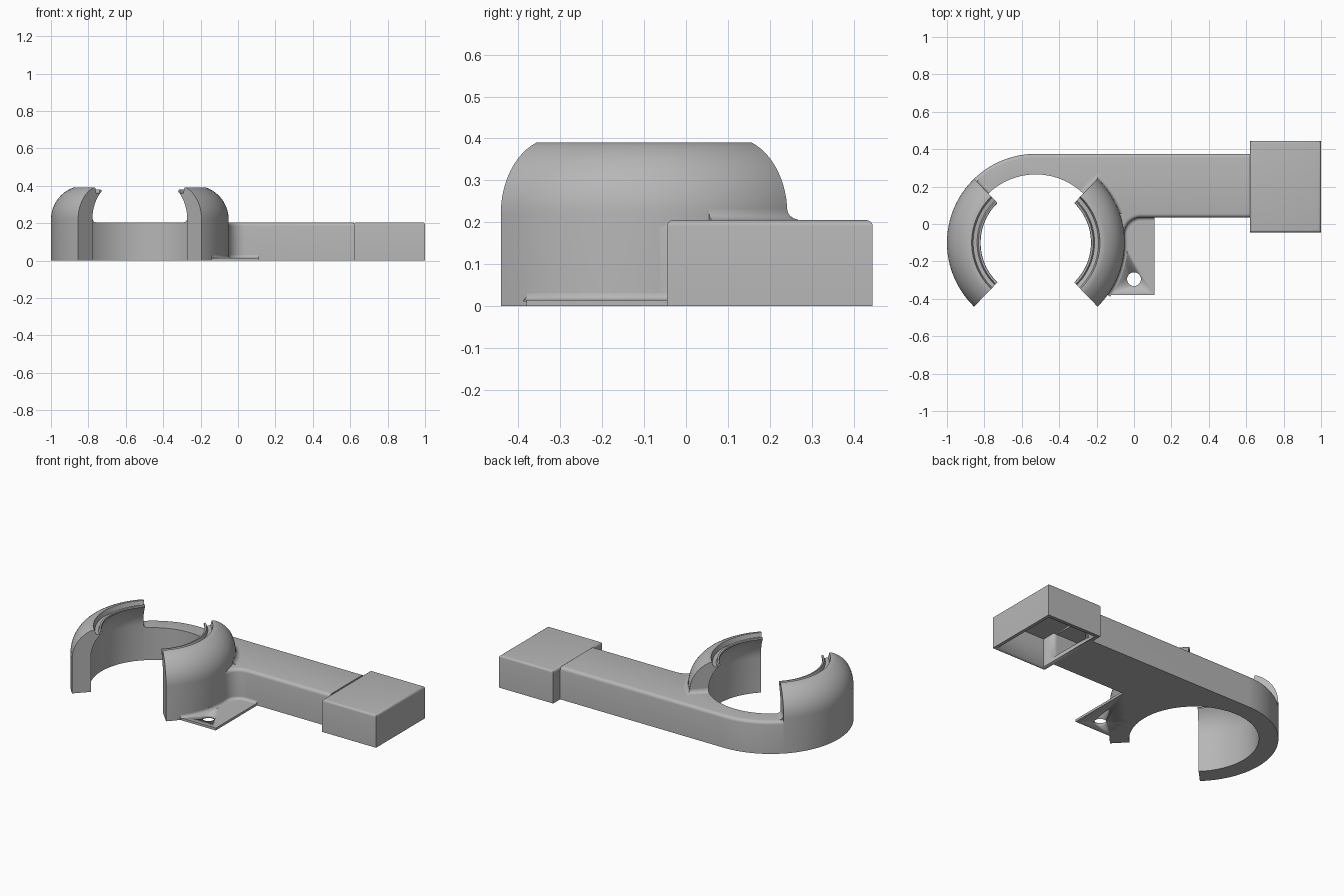
import bpy, bmesh
from math import sin, cos, radians, atan2, degrees, sqrt, acos

if "Cube" in bpy.data.objects:
    bpy.data.objects.remove(bpy.data.objects["Cube"])

grey = bpy.data.materials.new("plain grey")
grey.use_nodes = True
COLOR = (0.47, 0.47, 0.47, 1)
grey.diffuse_color = COLOR
grey.node_tree.nodes["Principled BSDF"].inputs["Base Color"].default_value = COLOR

# Main dimensions
CX, CY = -0.525, -0.1            # ring centre
R_OUT, R_IN = 0.475, 0.365
SPAN = 46                        # half angle of each jaw
DECK, TOP = 0.205, 0.39
ARM_FRONT, ARM_BACK, ARM_END = 0.035, 0.375, 0.62


def finish(name, bm, angle=30):
    bmesh.ops.recalc_face_normals(bm, faces=bm.faces)
    mesh = bpy.data.meshes.new(name)
    bm.to_mesh(mesh)
    bm.free()
    mesh.materials.append(grey)
    ob = bpy.data.objects.new(name, mesh)
    bpy.context.collection.objects.link(ob)
    bpy.ops.object.select_all(action='DESELECT')
    ob.select_set(True)
    bpy.context.view_layer.objects.active = ob
    bpy.ops.object.shade_smooth_by_angle(angle=radians(angle))
    return ob


def arc(cx, cy, r, a0, a1, n):
    angles = [radians(a0 + (a1 - a0) * i / n) for i in range(n + 1)]
    return [(cx + r * cos(a), cy + r * sin(a)) for a in angles]


def ring_arc(r, a0, a1, n=24):
    return arc(CX, CY, r, a0, a1, n)


def prism(points, z0, z1):
    bm = bmesh.new()
    base = bm.faces.new([bm.verts.new((x, y, z0)) for x, y in points])
    ext = bmesh.ops.extrude_face_region(bm, geom=[base])
    for v in ext["geom"]:
        if isinstance(v, bmesh.types.BMVert):
            v.co.z = z1
    bmesh.ops.recalc_face_normals(bm, faces=bm.faces)
    return bm


def box(x0, x1, y0, y1, z0, z1):
    return prism([(x0, y0), (x1, y0), (x1, y1), (x0, y1)], z0, z1)


def loft(sections):
    bm = bmesh.new()
    rows = [[bm.verts.new(p) for p in s] for s in sections]
    n = len(rows[0])
    for a, b in zip(rows, rows[1:]):
        for i in range(n):
            j = (i + 1) % n
            bm.faces.new((a[i], a[j], b[j], b[i]))
    bm.faces.new(rows[0])
    bm.faces.new(rows[-1])
    return bm


def round_edges(bm, width, rule):
    edges = [e for e in bm.edges if all(rule(v.co) for v in e.verts)]
    bmesh.ops.bevel(bm, geom=edges, offset=width, segments=4,
                    profile=0.5, affect='EDGES')


def cut(target, cutter):
    mod = target.modifiers.new("cut", 'BOOLEAN')
    mod.operation, mod.solver, mod.object = 'DIFFERENCE', 'EXACT', cutter
    bpy.ops.object.select_all(action='DESELECT')
    target.select_set(True)
    bpy.context.view_layer.objects.active = target
    bpy.ops.object.modifier_apply(modifier=mod.name)


# Concave blend strip that follows a path of (point, outward normal)
def cove(name, path, z, size):
    steps = [radians(18 * i) for i in range(6)]
    profile = [(size * (1 - cos(a)), size * (1 - sin(a))) for a in steps]
    profile += [(-0.01, -0.004)]
    profile[0] = (-0.01, size)
    profile.insert(1, (0, size))
    profile.insert(-1, (size, -0.004))
    finish(name, loft([[(x + nx * d, y + ny * d, z + h) for d, h in profile]
                       for (x, y), (nx, ny) in path]), 40)


def ring_path(a0, a1, n=16):
    angles = [a0 + (a1 - a0) * i / n for i in range(n + 1)]
    return [(ring_arc(R_OUT, a, a, 1)[0], (cos(radians(a)), sin(radians(a))))
            for a in angles]


# Jaws: curved shells with a shallow groove in the rim
def bend(r, z, r_end, z_end, n):
    dx, dz = r - r_end, z_end - z
    rho = (dx * dx + dz * dz) / (2 * dx)
    return arc(r - rho, z, rho, 0, degrees(atan2(dz, rho - dx)), n)


section = [(R_IN, 0), (R_OUT, 0)] + bend(R_OUT, 0.22, 0.357, TOP, 12)
section += [(0.343, TOP), (0.335, 0.362), (0.314, 0.358), (0.307, 0.38), (0.297, 0.378)]
section += bend(R_IN, 0.22, 0.295, 0.37, 8)[::-1]
for name, mid in (("right_jaw", 180), ("left_jaw", 0)):
    rows = []
    for i in range(33):
        a = radians(mid - SPAN + 2 * SPAN * i / 32)
        rows.append([(CX + r * cos(a), CY + r * sin(a), z) for r, z in section])
    finish(name, loft(rows))

# Arm with the low back of the ring
FILLET = 0.09
fy = ARM_FRONT - FILLET
fx = CX + sqrt((R_OUT + FILLET) ** 2 - (fy - CY) ** 2)
tangent = degrees(atan2(fy - CY, fx - CX))
outline = ring_arc(R_OUT, 180 - SPAN, 90) + [(ARM_END, ARM_BACK), (ARM_END, ARM_FRONT)]
outline += arc(fx, fy, FILLET, 90, 180 + tangent, 12)
outline += ring_arc(0.42, tangent, SPAN, 12) + ring_arc(R_IN, SPAN, 180 - SPAN, 32)
bm = prism(outline, 0, DECK)
arm_edges = []
for e in bm.edges:
    outer = all(v.co.z > 0.2 and sqrt((v.co.x - CX) ** 2 + (v.co.y - CY) ** 2) > 0.45
                for v in e.verts)
    if outer and not all(v.co.x > ARM_END - 0.01 for v in e.verts):
        arm_edges.append(e)
bmesh.ops.bevel(bm, geom=arm_edges, offset=0.02, segments=4, profile=0.5, affect='EDGES')
arm = finish("arm", bm)

# Hollow end box, open underneath
bm = box(ARM_END, 1, -0.445 + 0.4, 0.445, 0, DECK)
round_edges(bm, 0.014, lambda c: c.z > 0.2)
end_box = finish("end_box", bm)
cavity = finish("cavity_cutter", box(0.645, 0.98, -0.022, 0.422, -0.1, 0.18))
channel = finish("channel_cutter", box(0.3, 0.7, 0.065, 0.345, 0.025, 0.18))
cut(end_box, cavity)
cut(end_box, channel)
cut(arm, channel)

# Mounting tab with a screw hole
tab = finish("mounting_tab", prism([(0.11, ARM_FRONT), (0.11, -0.38), (-0.15, -0.38),
                                    (-0.13, -0.2), (-0.13, ARM_FRONT)], 0, 0.015))
hole = finish("hole_cutter", prism(arc(0, -0.295, 0.037, 0, 348.75, 31), -0.1, 0.1))
cut(tab, hole)
for helper in (cavity, channel, hole):
    bpy.data.objects.remove(helper)

# Blend between tab, jaw and arm
path = ring_path(-36, tangent)
for p in arc(fx, fy, FILLET, 180 + tangent, 90, 12)[1:]:
    path.append((p, ((fx - p[0]) / FILLET, (fy - p[1]) / FILLET)))
path.append(((0.11, ARM_FRONT), (0, -1)))
cove("tab_blend", path, 0.015, 0.016)

# Blends where the jaws rise from the deck
s, c = sin(radians(SPAN)), cos(radians(SPAN))
corner = ring_arc(R_OUT, SPAN, SPAN, 1)[0]
inner = ring_arc(R_IN, SPAN, SPAN, 1)[0]
cove("left_jaw_blend", ring_path(19, SPAN - 1)
     + [(corner, (c - s, s + c)), (inner, (-s, c))], DECK, 0.025)
cove("right_jaw_blend", [((2 * CX - x, y), (s, c)) for x, y in
                         (ring_arc(R_OUT - 0.02, SPAN, SPAN, 1)[0], inner)], DECK, 0.025)
